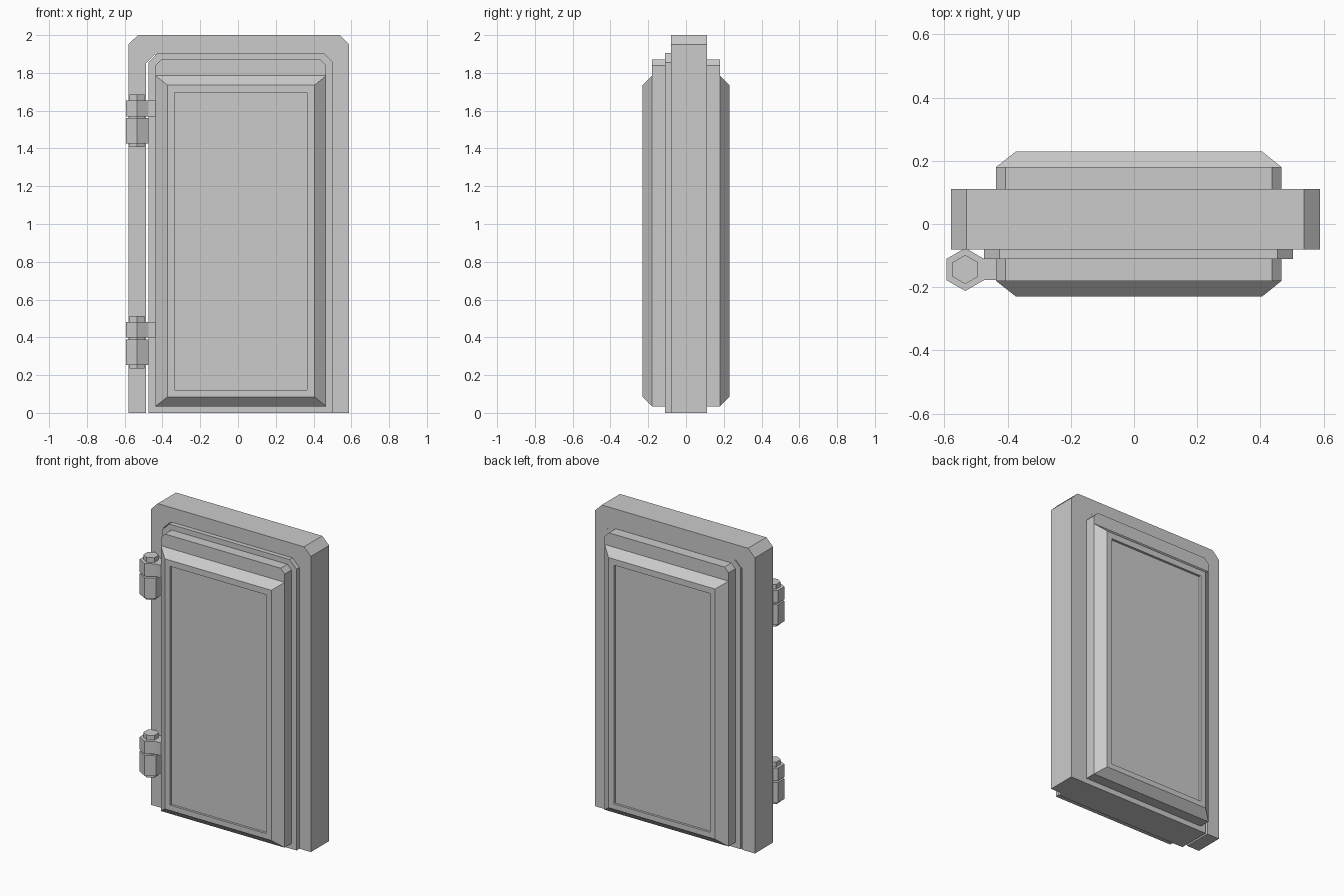
import bpy, bmesh, math
from mathutils import Matrix

cube = bpy.data.objects.get("Cube")
if cube:
    bpy.data.objects.remove(cube, do_unlink=True)

grey = bpy.data.materials.new("plain grey")
grey.use_nodes = True
grey.diffuse_color = (0.6, 0.6, 0.6, 1)
grey.node_tree.nodes["Principled BSDF"].inputs["Base Color"].default_value = (0.6, 0.6, 0.6, 1)


def finish(name, bm):
    bmesh.ops.recalc_face_normals(bm, faces=bm.faces)
    mesh = bpy.data.meshes.new(name)
    bm.to_mesh(mesh)
    bm.free()
    mesh.materials.append(grey)
    obj = bpy.data.objects.new(name, mesh)
    bpy.context.collection.objects.link(obj)
    return obj


def arch(x0, x1, z0, z1, cut):
    """Rectangle outline with both top corners cut off."""
    return [(x0, z0), (x0, z1 - cut), (x0 + cut, z1),
            (x1 - cut, z1), (x1, z1 - cut), (x1, z0)]


def slab(name, outline, y0, y1):
    """Extrude an x-z outline from y0 to y1."""
    bm = bmesh.new()
    face = bm.faces.new([bm.verts.new((x, y0, z)) for x, z in outline])
    side = bmesh.ops.extrude_face_region(bm, geom=[face])["geom"]
    verts = [v for v in side if isinstance(v, bmesh.types.BMVert)]
    bmesh.ops.translate(bm, verts=verts, vec=(0, y1 - y0, 0))
    return finish(name, bm)


def raised_panel(name, side):
    """Sloped border rising to a flat rim around a sunken field."""
    rings = [(-0.437, 0.467, 0.035, 1.785, 0.18),
             (-0.373, 0.405, 0.085, 1.735, 0.23),
             (-0.335, 0.365, 0.12, 1.695, 0.23),
             (-0.335, 0.365, 0.12, 1.695, 0.215)]
    bm = bmesh.new()
    loops = [[bm.verts.new((x, side * y, z)) for x, z in
              ((x0, z0), (x1, z0), (x1, z1), (x0, z1))]
             for x0, x1, z0, z1, y in rings]
    for a, b in zip(loops, loops[1:]):
        for i in range(4):
            j = (i + 1) % 4
            bm.faces.new((a[i], a[j], b[j], b[i]))
    bm.faces.new(loops[-1])
    bm.faces.new(loops[0])
    return finish(name, bm)


def hex_prism(name, radius, z0, z1):
    """Upright hexagonal prism on the hinge axis, corner to the front."""
    bm = bmesh.new()
    place = (Matrix.Translation((-0.534, -0.144, (z0 + z1) / 2))
             @ Matrix.Rotation(math.radians(90), 4, 'Z'))
    bmesh.ops.create_cone(bm, cap_ends=True, segments=6, radius1=radius,
                          radius2=radius, depth=z1 - z0, matrix=place)
    # turn a corner, not a flat, toward the front
    if max(v.co.x for v in bm.verts) + 0.534 > radius * 0.95:
        bmesh.ops.rotate(bm, verts=bm.verts, cent=(-0.534, -0.144, 0),
                         matrix=Matrix.Rotation(math.radians(30), 3, 'Z'))
    return finish(name, bm)


# Door frame, open at the bottom
outer = arch(-0.58, 0.588, 0, 2, 0.05)
opening = arch(-0.487, 0.497, 0, 1.897, 0.045)
slab("door_frame", outer + opening[::-1], -0.08, 0.11)

# Door leaf: wide core, thicker slab and a raised panel on each face
slab("door_core", arch(-0.475, 0.504, 0, 1.905, 0.05), -0.11, 0.109)
slab("door_slab", arch(-0.437, 0.467, 0.035, 1.87, 0.03), -0.18, 0.18)
raised_panel("front_panel", -1)
raised_panel("back_panel", 1)

# Hinges: pin, fixed knuckle below, door knuckle with its arm above
for label, z in (("lower", 0.235), ("upper", 1.407)):
    hex_prism(label + "_hinge_pin", 0.046, z, z + 0.278)
    hex_prism(label + "_hinge_frame_knuckle", 0.068, z + 0.018, z + 0.153)
    hex_prism(label + "_hinge_door_knuckle", 0.068, z + 0.163, z + 0.247)
    arm = [(-0.5, z + 0.163), (-0.5, z + 0.247), (-0.43, z + 0.247), (-0.43, z + 0.163)]
    slab(label + "_hinge_arm", arm, -0.178, -0.109)
